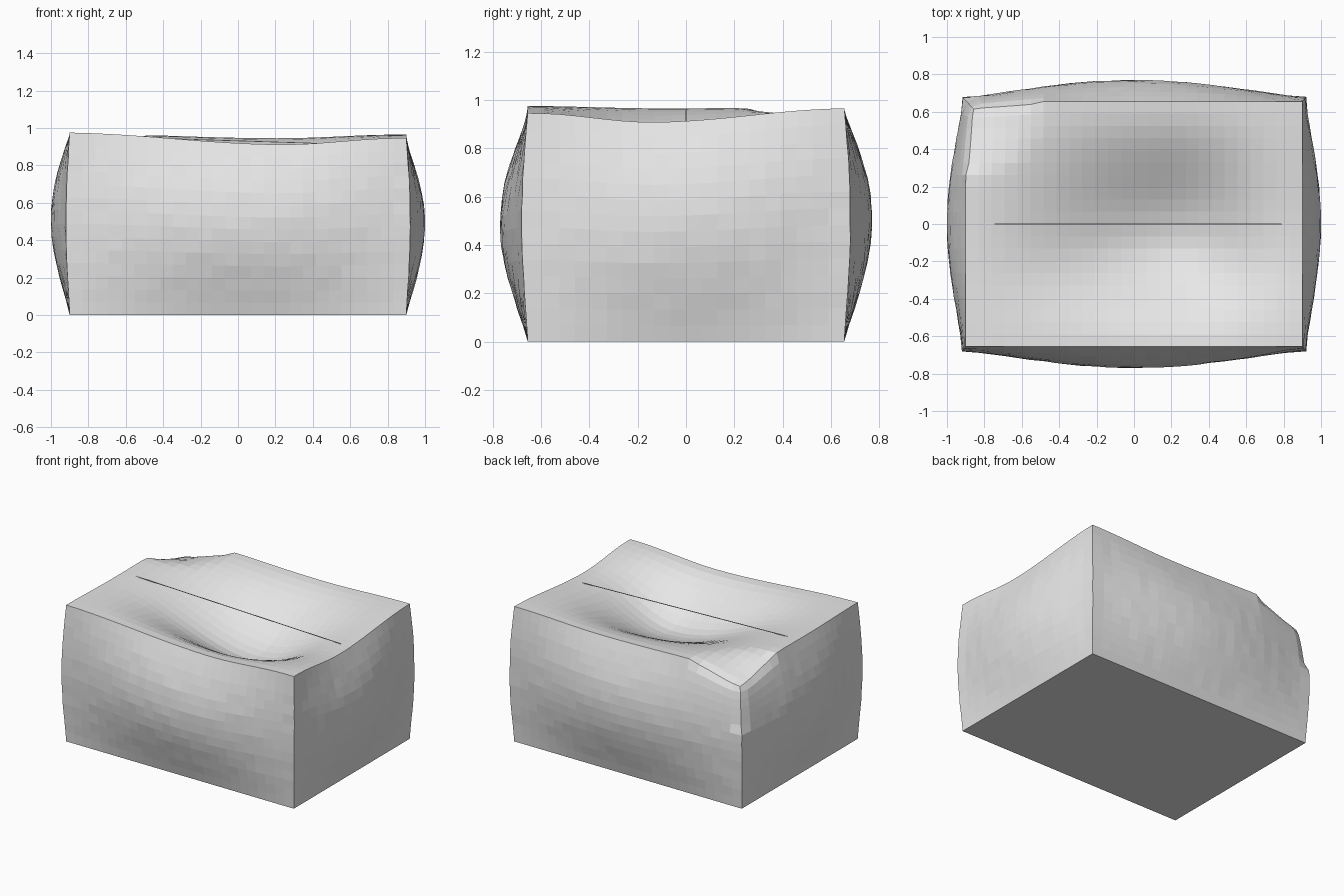
import bpy
import bmesh
import random
from math import sin, cos, pi, hypot
from mathutils import Vector

random.seed(4)
if "Cube" in bpy.data.objects:
    bpy.data.objects.remove(bpy.data.objects["Cube"])

HX, HY = 0.9, 0.655          # half size of the base
NX, NY, NZ = 26, 20, 14      # panel divisions


def make_material(name, rgb):
    mat = bpy.data.materials.new(name)
    mat.use_nodes = True
    colour = (*rgb, 1)
    mat.diffuse_color = colour
    mat.node_tree.nodes["Principled BSDF"].inputs["Base Color"].default_value = colour
    return mat


def finish(bm, name, mat):
    bmesh.ops.recalc_face_normals(bm, faces=bm.faces)
    mesh = bpy.data.meshes.new(name)
    bm.to_mesh(mesh)
    bm.free()
    mesh.materials.append(mat)
    obj = bpy.data.objects.new(name, mesh)
    bpy.context.scene.collection.objects.link(obj)
    return obj


def bell(p, half, centre):
    """Smooth bump with an off-centre peak, falling to zero at the panel edges."""
    reach = abs(p - centre) / (half - centre if p > centre else half + centre)
    return 0.5 + 0.5 * cos(pi * min(1, reach))


def lid_height(x, y):
    u, v = (x / HX + 1) / 2, (y / HY + 1) / 2
    corners = (0.975 * (1 - u) + 0.945 * u) * (1 - v) + (0.97 * (1 - u) + 0.965 * u) * v
    # sagging rims
    rim = bell(x, HX, 0.2) * (0.045 * (1 - v) + 0.022 * v)
    rim += bell(y, HY, -0.12) * (0.008 * (1 - u) + 0.045 * u)
    # pushed-in bowl
    return corners - rim - 0.22 * bell(x, HX, 0.18) * bell(y, HY, -0.1)


def panel(bm, point, nu, nv):
    """Grid of quads over point(u, v), both running from -1 to 1."""
    rows = [[bm.verts.new(point(2 * i / nu - 1, 2 * j / nv - 1)) for i in range(nu + 1)]
            for j in range(nv + 1)]
    for low, high in zip(rows, rows[1:]):
        for i in range(nu):
            bm.faces.new((low[i], low[i + 1], high[i + 1], high[i]))


def arch(p, half):
    return max(0, cos(pi / 2 * p / half)) ** 1.2


def wall_point(x, y, t):
    """Push a wall point outward, most at the middle of the panel."""
    swell = sin(pi * t ** 1.1)
    out_x = swell * (0.02 + 0.08 * arch(y, HY))
    out_y = swell * (0.025 + 0.09 * arch(x, HX))
    px = x + (out_x if x > 0 else -out_x) * (abs(x) > HX - 1e-4)
    py = y + (out_y if y > 0 else -out_y) * (abs(y) > HY - 1e-4)
    return Vector((px, py, t * lid_height(x, y)))


cardboard = make_material("light grey", (0.8, 0.8, 0.8))

# Box shell: four swollen walls, sunken lid and flat base
bm = bmesh.new()
for side in (-1, 1):
    panel(bm, lambda u, v: wall_point(u * HX, side * HY, (v + 1) / 2), NX, NZ)
    panel(bm, lambda u, v: wall_point(side * HX, u * HY, (v + 1) / 2), NY, NZ)
panel(bm, lambda u, v: Vector((u * HX, v * HY, lid_height(u * HX, v * HY))), NX, NY)
panel(bm, lambda u, v: Vector((u * HX, v * HY, 0)), NX, NY)
bmesh.ops.remove_doubles(bm, verts=bm.verts, dist=0.001)

# Crushed back corner and slight unevenness of the walls
crushed = []
for vert in bm.verts:
    p = vert.co
    d = min(1, hypot(p.x + HX, p.y - HY) / 0.45)
    crush = (0.5 + 0.5 * cos(pi * d)) * (p.z / 0.97) ** 3
    if crush > 0.05 and p.z > 0.6:
        crushed.append(vert)
    p.x += 0.02 * crush
    p.y -= 0.02 * crush
    p.z -= 0.11 * crush
    on_wall = abs(p.x) > HX + 0.01 or abs(p.y) > HY + 0.01
    if on_wall and 0.1 < p.z < 0.85:
        p.x += random.uniform(-0.002, 0.002)
        p.y += random.uniform(-0.002, 0.002)
for _ in range(3):
    bmesh.ops.smooth_vert(bm, verts=crushed, factor=0.5,
                          use_axis_x=True, use_axis_y=True, use_axis_z=True)
finish(bm, "box_shell", cardboard)

# Thin straight strip across the middle of the lid
bm = bmesh.new()
bmesh.ops.create_cube(bm, size=1)
for vert in bm.verts:
    x = 0.005 + vert.co.x * 1.73
    vert.co = Vector((x, vert.co.y * 0.004, 0.931 - 0.031 * x + vert.co.z * 0.004))
finish(bm, "lid_seam", cardboard)
